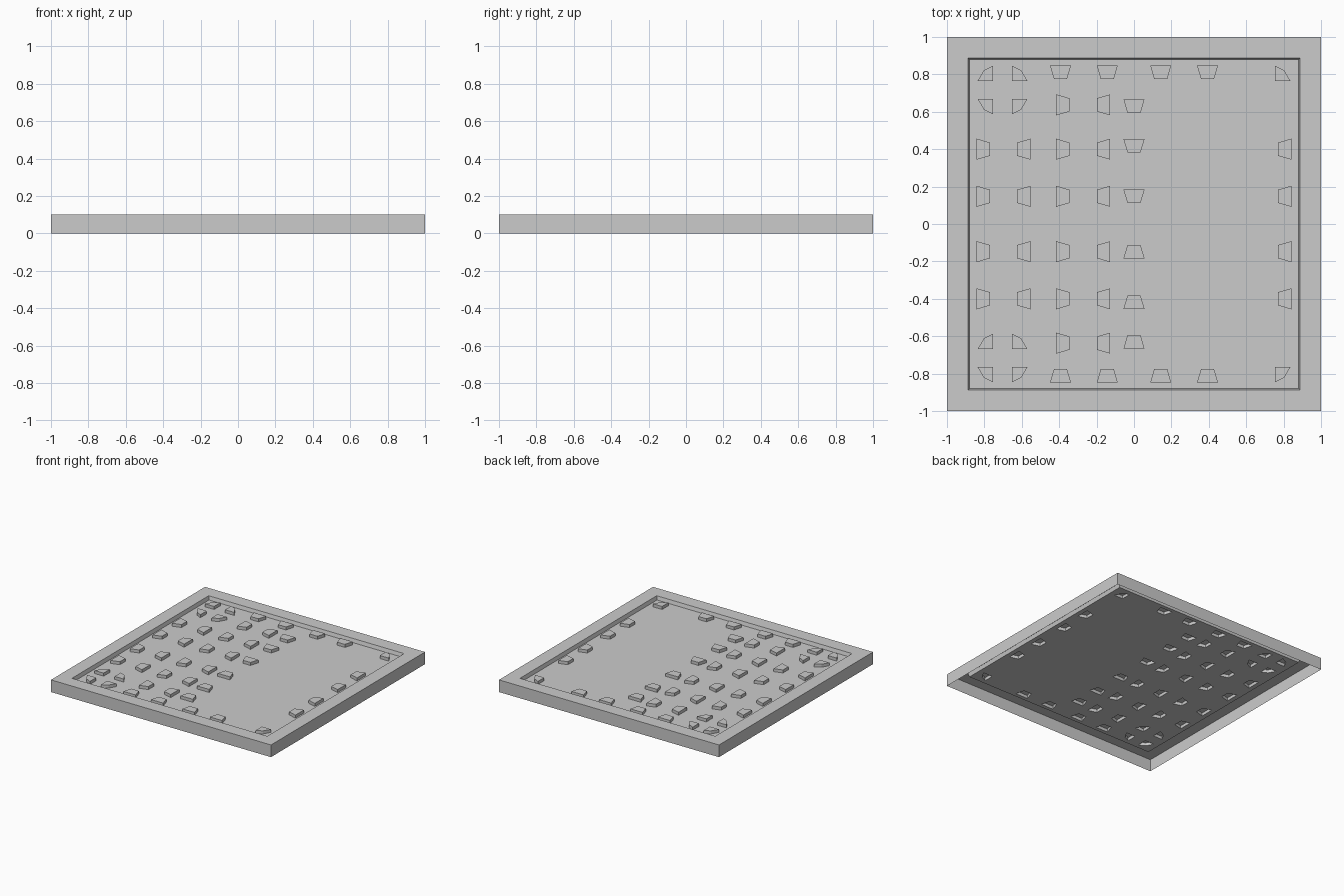
import bpy, bmesh

if "Cube" in bpy.data.objects:
    bpy.data.objects.remove(bpy.data.objects["Cube"])

RIM_Z, PANEL_Z, PAD_Z = 0.1, 0.07, 0.095
OUT, IN_TOP, IN_LOW = 1.0, 0.888, 0.88


def finish(bm, name):
    mesh = bpy.data.meshes.new(name)
    bm.to_mesh(mesh)
    bm.free()
    obj = bpy.data.objects.new(name, mesh)
    bpy.context.collection.objects.link(obj)


def ring(bm, pts, z):
    return [bm.verts.new((x, y, z)) for x, y in pts]


def bridge(bm, low, high):
    n = len(low)
    for i in range(n):
        j = (i + 1) % n
        bm.faces.new((low[i], low[j], high[j], high[i]))


def ccw(pts):
    area = sum(a[0] * b[1] - b[0] * a[1] for a, b in zip(pts, pts[1:] + pts[:1]))
    return pts if area > 0 else pts[::-1]


def square(r):
    return [(-r, -r), (r, -r), (r, r), (-r, r)]


def trapezoid(cx, cy, dx, dy):
    """Trapezoid whose wide side faces (dx, dy)."""
    local = [(0.036, -0.056), (0.036, 0.056), (-0.036, 0.035), (-0.036, -0.035)]
    return ccw([(cx + u * dx - v * dy, cy + u * dy + v * dx) for u, v in local])


raised, flat = [], []

# Pads in rows, wide sides alternating left and right
for y in (0.637, 0.4, 0.148):
    for x, d in ((0.163, -1), (0.38, 1), (0.59, -1), (0.805, 1)):
        if y > 0.6 and x > 0.5:
            continue
        for sy in (-1, 1):
            raised.append(trapezoid(-x, y * sy, -d, 0))
            (raised if x > 0.7 else flat).append(trapezoid(x, y * sy, d, 0))

# Centre column and the front and back rows
for sy in (-1, 1):
    for y in (0.63, 0.418, 0.148):
        raised.append(trapezoid(0, y * sy, 0, sy))
    for x in (-0.393, -0.143, 0.143, 0.393):
        raised.append(trapezoid(x, 0.812 * sy, 0, sy))

# Four-part rosettes in the corners
quarter = [(0.05, 0.048), (0.133, 0.048), (0.1, 0.105), (0.05, 0.13)]
for sx in (-1, 1):
    for sy in (-1, 1):
        for qx in (-1, 1):
            for qy in (-1, 1):
                pts = ccw([(0.703 * sx + u * qx, 0.717 * sy + v * qy) for u, v in quarter])
                outer = qx == sx and qy == sy
                (raised if sx < 0 or outer else flat).append(pts)

# Frame: open-bottomed outer walls, flat rim, step down to the panel
bm = bmesh.new()
rings = [ring(bm, square(r), z) for r, z in
         ((OUT, 0), (OUT, RIM_Z), (IN_TOP, RIM_Z), (IN_LOW, PANEL_Z))]
for a, b in zip(rings, rings[1:]):
    bridge(bm, a, b)
finish(bm, "frame")

# Panel, open beneath the hollow pads
bm = bmesh.new()
for pts in [square(IN_LOW)] + raised:
    vs = ring(bm, pts, PANEL_Z)
    for a, b in zip(vs, vs[1:] + vs[:1]):
        bm.edges.new((a, b))
bmesh.ops.triangle_fill(bm, use_beauty=True, use_dissolve=False,
                        edges=bm.edges[:], normal=(0, 0, 1))
for f in bm.faces:
    f.normal_update()
    if f.normal.z < 0:
        f.normal_flip()
finish(bm, "panel")

# Hollow raised pads
bm = bmesh.new()
for pts in raised:
    low, high = ring(bm, pts, PANEL_Z), ring(bm, pts, PAD_Z)
    bridge(bm, low, high)
    bm.faces.new(high)
finish(bm, "raised_pads")

# Flat inlays lying on the panel
bm = bmesh.new()
for pts in flat:
    bm.faces.new(ring(bm, pts, PANEL_Z + 0.002))
finish(bm, "flat_pads")
